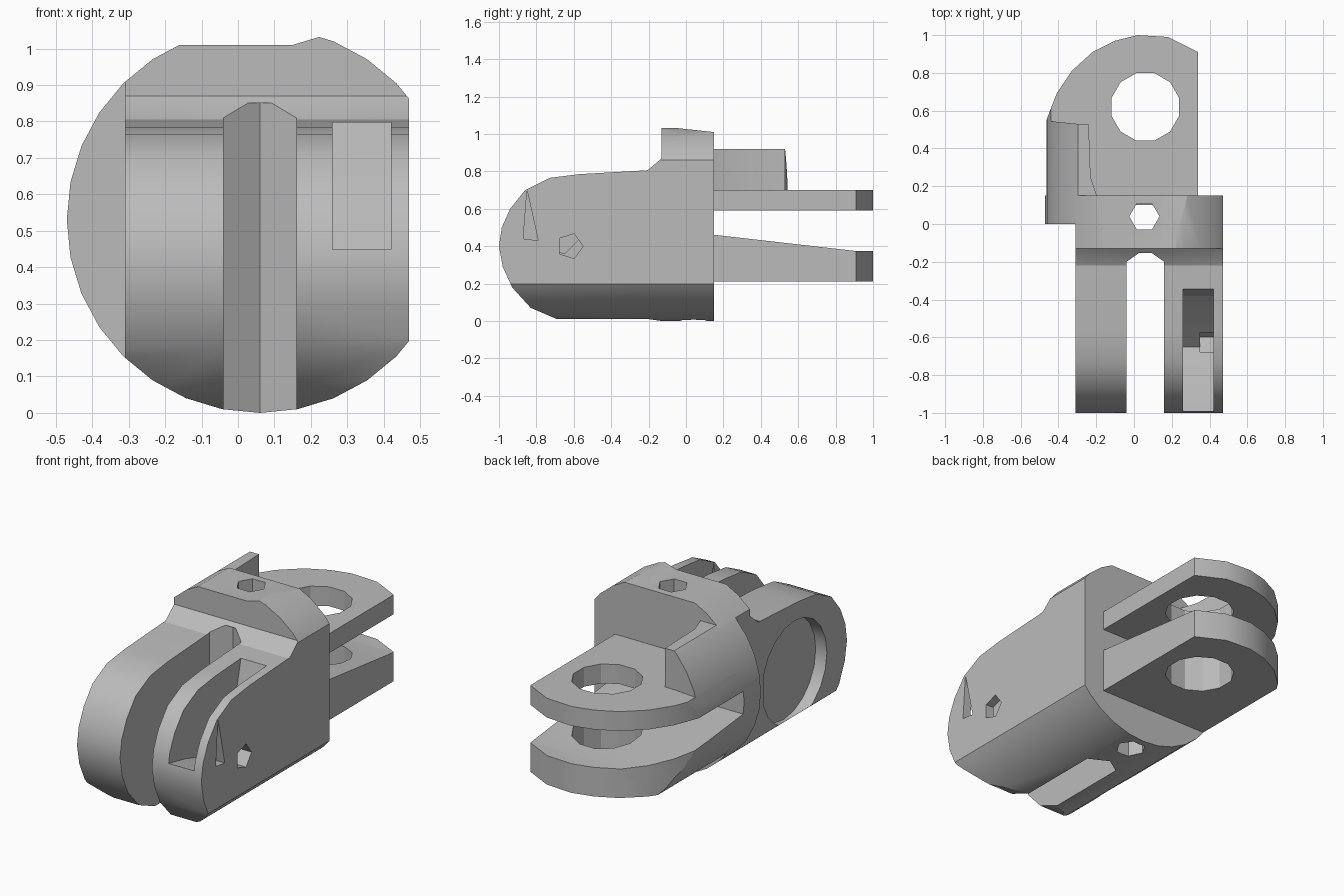
import bpy, bmesh, math

cube = bpy.data.objects.get("Cube")
if cube:
    bpy.data.objects.remove(cube, do_unlink=True)

grey = bpy.data.materials.new("plain grey")
grey.use_nodes = True
COLOUR = (0.5, 0.5, 0.5, 1)
grey.diffuse_color = COLOUR
grey.node_tree.nodes["Principled BSDF"].inputs["Base Color"].default_value = COLOUR


def prism(name, axis, points, low, high):
    """Extrude a 2D outline along an axis (0 = x, 1 = y, 2 = z)."""
    bm = bmesh.new()
    rings = []
    for level in (low, high):
        ring = []
        for p in points:
            co = list(p)
            co.insert(axis, level)
            ring.append(bm.verts.new(co))
        rings.append(ring)
    bm.faces.new(rings[0])
    bm.faces.new(rings[1])
    for i in range(len(points)):
        j = (i + 1) % len(points)
        bm.faces.new((rings[0][i], rings[0][j], rings[1][j], rings[1][i]))
    bmesh.ops.recalc_face_normals(bm, faces=bm.faces)
    mesh = bpy.data.meshes.new(name)
    bm.to_mesh(mesh)
    bm.free()
    mesh.materials.append(grey)
    obj = bpy.data.objects.new(name, mesh)
    bpy.context.collection.objects.link(obj)
    return obj


def box(name, x, y, z):
    return prism(name, 0, [(y[0], z[0]), (y[1], z[0]), (y[1], z[1]), (y[0], z[1])], *x)


def circle(a, b, radius, sides, turn=0.0):
    return [(a + radius * math.cos(math.tau * (i + turn) / sides),
             b + radius * math.sin(math.tau * (i + turn) / sides)) for i in range(sides)]


def combine(obj, tool, operation="DIFFERENCE"):
    mod = obj.modifiers.new("shape", "BOOLEAN")
    mod.operation, mod.object, mod.solver = operation, tool, "EXACT"
    bpy.context.view_layer.objects.active = obj
    bpy.ops.object.modifier_apply(modifier=mod.name)
    bpy.data.objects.remove(tool, do_unlink=True)


def within_round(obj):
    """Trim a part to the round cross-section shared by the whole link."""
    combine(obj, prism("round_envelope", 1, circle(0.06, 0.53, 0.53, 32), -1.2, 1.2), "INTERSECT")


# Central body with a raised back and a sloped shoulder
body = prism("body", 0, [(0.15, -0.1), (0.15, 1.01), (-0.13, 1.04), (-0.13, 0.87),
                         (-0.2, 0.81), (-0.25, 0.79), (-0.25, -0.1)], -0.31, 0.47)
combine(body, box("disc_edge", (-0.6, -0.2), (0, 0.15), (-0.1, 1.2)), "UNION")
within_round(body)
combine(body, prism("top_flat", 1, [(-0.19, 1.01), (0.15, 1.01), (0.25, 1.04),
                                    (0.25, 1.2), (-0.19, 1.2)], -0.5, 0.5))
combine(body, prism("slot_end", 2, [(-0.04, -0.5), (-0.04, -0.2), (0.06, -0.13),
                                    (0.16, -0.2), (0.16, -0.5)], -0.2, 0.85))
combine(body, prism("drill", 2, circle(0.055, 0.04, 0.08, 6), -0.2, 1.2))

# Fork arms with rounded noses
ARM = [(-0.22, 0.805), (-0.57, 0.785), (-0.73, 0.765), (-0.86, 0.70), (-0.94, 0.6),
       (-0.985, 0.5), (-1, 0.4), (-0.98, 0.29), (-0.93, 0.18), (-0.83, 0.07),
       (-0.69, 0.01), (-0.55, -0.05), (-0.22, -0.05)]
left_arm = prism("left_arm", 0, ARM, 0.16, 0.47)
right_arm = prism("right_arm", 0, ARM, -0.31, -0.04)
for arm in (left_arm, right_arm):
    within_round(arm)

# Round recess on the outer face of the right arm
combine(right_arm, prism("recess", 0, circle(-0.53, 0.4, 0.29, 20), -0.5, -0.24))

# Open pocket and side openings in the left arm
combine(left_arm, prism("pocket", 0, [(-1.1, 0.47), (-0.85, 0.42), (-0.65, 0.36), (-0.53, 0.48),
                                      (-0.38, 0.65), (-0.32, 0.9), (-1.1, 0.9)], 0.26, 0.42))
combine(left_arm, prism("side_opening", 0, circle(-0.62, 0.4, 0.07, 5), 0.35, 0.6))
combine(left_arm, prism("side_slit", 0, [(-0.87, 0.44), (-0.79, 0.43), (-0.85, 0.7)], 0.35, 0.6))

# Pair of rear prongs with a pin hole
PLAN = [(0.34, 0.1), (0.34, 0.91), (0.18, 0.99), (0.02, 1.0), (-0.1, 0.97), (-0.22, 0.91),
        (-0.33, 0.81), (-0.41, 0.69), (-0.46, 0.56), (-0.48, 0.48), (-0.48, 0.1)]


def prong(name, low, high):
    obj = prism(name, 2, PLAN, low, high)
    within_round(obj)
    combine(obj, prism("pin_hole", 2, circle(0.06, 0.62, 0.185, 12, 0.5), 0, 1))
    return obj


upper_prong = prong("upper_prong", 0.59, 0.70)
lower_prong = prong("lower_prong", 0.21, 0.47)
combine(lower_prong, prism("taper", 0, [(0, 0.478), (0.9, 0.375), (1.2, 0.375),
                                        (1.2, 0.6), (0, 0.6)], -1, 1))

# Stop block above the upper prong
stop_block = prism("stop_block", 2, [(-0.5, 0.1), (-0.5, 0.55), (-0.3, 0.53), (-0.24, 0.53),
                                     (-0.23, 0.25), (-0.18, 0.1)], 0.68, 0.92)
within_round(stop_block)

# Smooth the curved sides, keep the corners crisp
for obj in (body, left_arm, right_arm, upper_prong, lower_prong, stop_block):
    bpy.ops.object.select_all(action="DESELECT")
    obj.select_set(True)
    bpy.context.view_layer.objects.active = obj
    bpy.ops.object.shade_smooth_by_angle(angle=math.radians(25))
